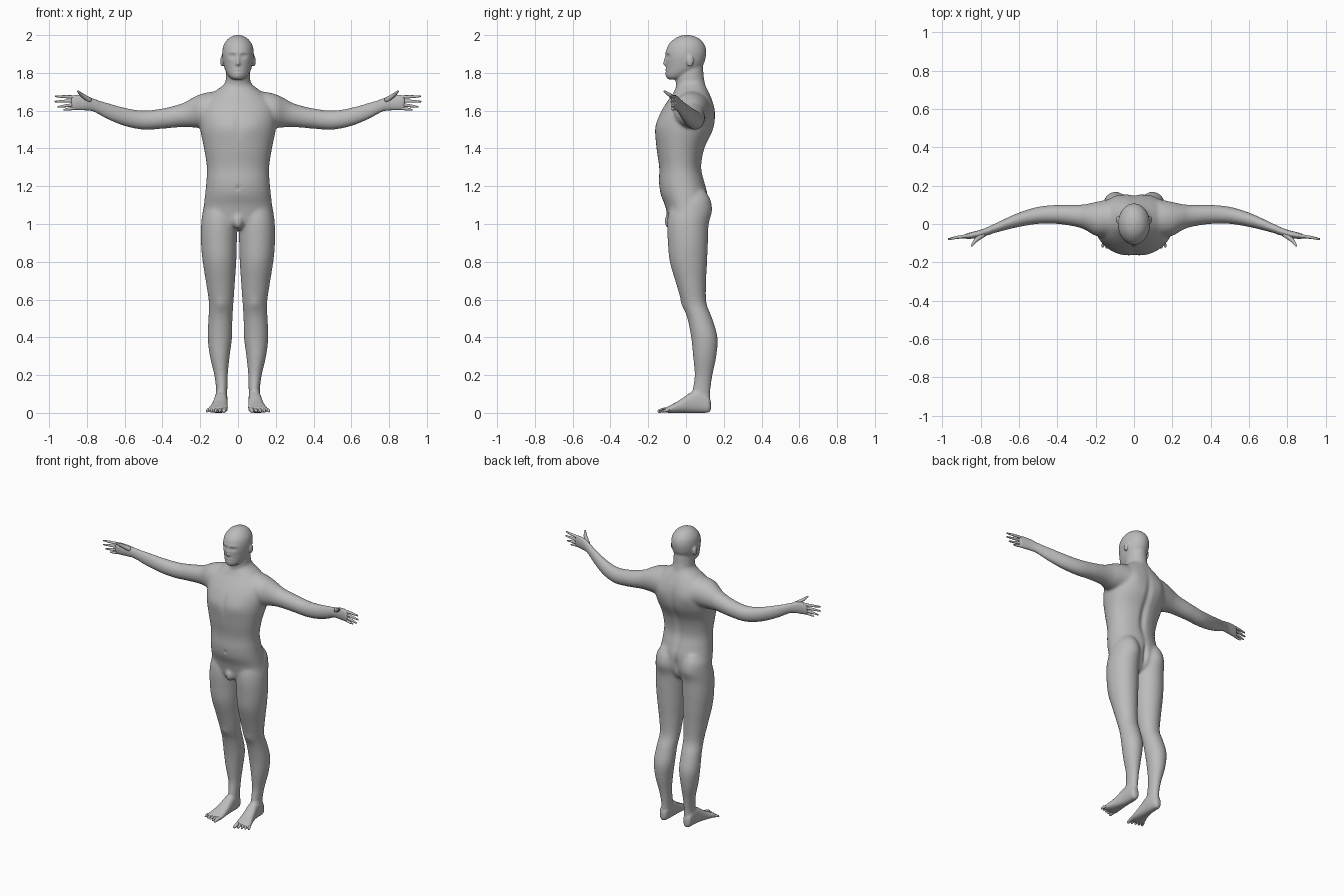
import bpy, bmesh, math
from mathutils import Vector, Matrix

skin = bpy.data.materials.new("grey_skin")
skin.diffuse_color = (0.5, 0.5, 0.5, 1)


def spline(stations, steps=6):
    """Catmull-Rom interpolation through the stations."""
    out = []
    for i in range(len(stations) - 1):
        p = [stations[max(0, min(len(stations) - 1, i + k))] for k in (-1, 0, 1, 2)]
        for s in range(steps):
            t = s / steps
            out.append([0.5 * (2 * b + (c - a) * t + (2 * a - 5 * b + 4 * c - d) * t * t
                               + (3 * b - a - 3 * c + d) * t ** 3) for a, b, c, d in zip(*p)])
    return out + [list(stations[-1])]


def skin_rings(bm, rings):
    rings = [[bm.verts.new(p) for p in r] for r in rings]
    n = len(rings[0])
    for a, b in zip(rings, rings[1:]):
        for i in range(n):
            bm.faces.new((a[i], a[(i + 1) % n], b[(i + 1) % n], b[i]))
    bm.faces.new(rings[0][::-1])
    bm.faces.new(rings[-1])


def loft(bm, axis, stations, side=1, power=2.0, n=40):
    """Oval sections (t, a0, a1, b0, b1) stacked along an axis."""
    rings = []
    for t, a0, a1, b0, b1 in spline(stations):
        ring = []
        for i in range(n):
            c, s = math.cos(math.tau * i / n), math.sin(math.tau * i / n)
            a = (a0 + a1) / 2 + (a1 - a0) / 2 * math.copysign(abs(c) ** (2 / power), c)
            b = (b0 + b1) / 2 + (b1 - b0) / 2 * math.copysign(abs(s) ** (2 / power), s)
            x, y, z = {"x": (t, a, b), "y": (a, t, b), "z": (a, b, t)}[axis]
            ring.append((x * side, y, z))
        rings.append(ring)
    skin_rings(bm, rings)


def ball(bm, centre, size):
    m = Matrix.Translation(centre) @ Matrix.Diagonal((*size, 1))
    bmesh.ops.create_uvsphere(bm, u_segments=20, v_segments=14, radius=1, matrix=m)


def digit(name, points, side):
    """Tapered finger or toe through (x, y, z, radius) points."""
    path = spline(points, 5)
    axis = (Vector(path[-1][:3]) - Vector(path[0][:3])).normalized()
    r = path[-1][3]
    for k in (0.5, 0.85, 1.0):  # rounded tip
        tip = Vector(points[-1][:3]) + axis * r * k
        path.append([*tip, r * math.sqrt(max(0.02, 1 - k * k))])
    u = axis.cross(Vector((0.1, 0.2, 1))).normalized()
    w = axis.cross(u)
    bm = bmesh.new()
    rings = []
    for x, y, z, rad in path:
        ring = []
        for i in range(12):
            a = math.tau * i / 12
            p = Vector((x, y, z)) + (u * math.cos(a) + w * math.sin(a)) * rad
            ring.append((p.x * side, p.y, max(p.z, 0)))
        rings.append(ring)
    skin_rings(bm, rings)
    finish(name, bm)


def finish(name, bm):
    bmesh.ops.recalc_face_normals(bm, faces=bm.faces[:])
    me = bpy.data.meshes.new(name)
    bm.to_mesh(me)
    bm.free()
    me.materials.append(skin)
    me.polygons.foreach_set("use_smooth", [True] * len(me.polygons))
    ob = bpy.data.objects.new(name, me)
    bpy.context.collection.objects.link(ob)
    return ob


bm = bmesh.new()
# torso
loft(bm, "z", [(.97, -.04, .04, -.06, .05), (1.0, -.12, .12, -.09, .085),
               (1.05, -.18, .18, -.10, .108), (1.1, -.18, .18, -.112, .115),
               (1.16, -.174, .174, -.135, .115), (1.22, -.168, .168, -.143, .1),
               (1.3, -.165, .165, -.142, .083), (1.4, -.18, .18, -.156, .1),
               (1.5, -.2, .2, -.163, .145), (1.58, -.205, .205, -.14, .155),
               (1.64, -.19, .19, -.105, .145), (1.69, -.14, .14, -.07, .125),
               (1.73, -.085, .085, -.05, .105), (1.76, -.06, .06, -.035, .09)], power=2.15)
# neck and head
loft(bm, "z", [(1.62, -.07, .07, -.02, .1), (1.72, -.067, .067, -.05, .105),
               (1.78, -.064, .064, -.055, .094), (1.85, -.06, .06, -.05, .09)])
loft(bm, "z", [(1.765, -.022, .022, -.092, -.04), (1.775, -.042, .042, -.102, 0),
               (1.795, -.058, .058, -.106, .04), (1.82, -.07, .07, -.105, .075),
               (1.85, -.078, .078, -.106, .095), (1.88, -.083, .083, -.108, .104),
               (1.915, -.083, .083, -.106, .107), (1.95, -.075, .075, -.092, .098),
               (1.98, -.053, .053, -.062, .072), (1.995, -.028, .028, -.032, .042),
               (2.001, -.008, .008, -.006, .014)])
ball(bm, (0, -.085, 1.015), (.028, .03, .042))
for s in (-1, 1):
    ball(bm, (s * .085, .022, 1.862), (.009, .019, .03))  # ear
    # arm and palm
    loft(bm, "x", [(.08, -.05, .125, 1.52, 1.695), (.14, -.065, .125, 1.508, 1.7),
                   (.2, -.062, .115, 1.508, 1.687), (.25, -.033, .104, 1.512, 1.663),
                   (.3, -.015, .1, 1.513, 1.637), (.4, 0, .1, 1.504, 1.612),
                   (.5, 0, .09, 1.499, 1.601), (.6, -.016, .06, 1.518, 1.616),
                   (.7, -.04, .015, 1.558, 1.645), (.76, -.058, -.014, 1.593, 1.662),
                   (.8, -.07, -.03, 1.6, 1.678), (.85, -.077, -.043, 1.601, 1.685),
                   (.875, -.077, -.05, 1.604, 1.68), (.885, -.07, -.058, 1.612, 1.672)], s)
    # leg
    loft(bm, "z", [(.05, .06, .118, .04, .125), (.12, .056, .116, .035, .13),
                   (.2, .054, .126, .045, .141), (.3, .044, .149, .037, .161),
                   (.4, .031, .161, .027, .167), (.5, .029, .157, .007, .139),
                   (.58, .024, .154, -.021, .109), (.68, .017, .168, -.051, .106),
                   (.8, .009, .187, -.086, .112), (.9, .006, .196, -.096, .116),
                   (1.0, .004, .195, -.1, .12), (1.07, .006, .186, -.09, .134),
                   (1.13, .02, .172, -.06, .128), (1.18, .05, .14, -.02, .1)], s)
    # foot
    loft(bm, "y", [(.132, .078, .1, .018, .06), (.12, .064, .116, .002, .09),
                   (.08, .056, .121, 0, .125), (.03, .055, .126, 0, .112),
                   (-.03, .054, .14, 0, .07), (-.08, .054, .157, 0, .042),
                   (-.108, .058, .162, .002, .028), (-.114, .066, .154, .007, .02)], s, 2.4)

# merge the parts into one continuous skin
bmesh.ops.recalc_face_normals(bm, faces=bm.faces[:])
rough = finish("rough_body", bm)
mod = rough.modifiers.new("merge", "REMESH")
mod.mode = "VOXEL"
mod.voxel_size = 0.0055
bpy.context.view_layer.update()
merged = rough.evaluated_get(bpy.context.evaluated_depsgraph_get())
bm = bmesh.new()
bm.from_mesh(merged.to_mesh())
merged.to_mesh_clear()
bpy.data.objects.remove(rough)

# blend the joints, more on the trunk than on head, hands and feet
trunk = [v for v in bm.verts if abs(v.co.x) < .74 and .1 < v.co.z < 1.76]
for verts, rounds in ((bm.verts[:], 3), (trunk, 14)):
    for _ in range(rounds):
        bmesh.ops.smooth_vert(bm, verts=verts, factor=0.5, use_axis_x=True,
                              use_axis_y=True, use_axis_z=True)
bm.normal_update()

# surface details: facing (-1 front, 1 back), x, z, width, height, amount
DETAILS = [
    (-1, .03, 1.888, .017, .012, -.010), (-1, .03, 1.887, .009, .006, .004),  # eyes
    (-1, .03, 1.908, .026, .008, .003),                                       # brow
    (-1, 0, 1.862, .009, .022, .011), (-1, 0, 1.848, .013, .009, .009),       # nose
    (-1, 0, 1.808, .022, .013, .006), (-1, 0, 1.808, .024, .004, -.006),      # mouth
    (-1, 0, 1.782, .018, .01, .003),                                          # chin
    (-1, .08, 1.52, .06, .05, .005), (-1, 0, 1.53, .016, .07, -.004),         # chest
    (-1, 0, 1.19, .009, .011, -.006),                                         # navel
    (-1, .09, .575, .03, .03, .005),                                          # knee
    (1, 0, 1.4, .022, .2, -.014), (1, .1, 1.58, .045, .06, .007),             # back
    (1, 0, 1.08, .014, .06, -.016), (1, .09, 1.07, .055, .05, .004),          # seat
]
for v in bm.verts:
    x, z, ny = abs(v.co.x), v.co.z, v.normal.y
    if x > .25:
        continue
    move = 0
    for side, cx, cz, w, h, amount in DETAILS:
        dx, dz = (x - cx) / w, (z - cz) / h
        if side * ny > 0 and dx * dx + dz * dz < 9:
            move += side * amount * abs(ny) * math.exp(-dx * dx - dz * dz)
    v.co.y += move
for v in bm.verts:
    v.co.z = max(v.co.z, 0)
finish("body", bm)

# fingers and toes
FINGERS = {"index": (1.672, .965, -.08, 1.676), "middle": (1.652, .967, -.078, 1.648),
           "ring": (1.632, .952, -.074, 1.62), "little": (1.614, .92, -.068, 1.604)}
for s, label in ((-1, "right"), (1, "left")):
    for name, (z, tx, ty, tz) in FINGERS.items():
        digit(f"{label}_{name}_finger", [(.855, -.06, z, .0095), ((.87 + tx) / 2, -.069, (z + tz) / 2, .008),
                                         (tx, ty, tz, .0045)], s)
    digit(f"{label}_thumb", [(.785, -.055, 1.655, .014), (.825, -.085, 1.682, .0105),
                             (.846, -.113, 1.701, .0055)], s)
    for i in range(5):
        x, r = .07 + .0205 * i, (.0125 if i == 0 else .0088)
        digit(f"{label}_toe_{i + 1}", [(x, -.09, .016, r), (x + .003 + .001 * i, -.118 + .004 * i, .015, r),
                                       (x + .004 + .002 * i, -.142 + .0065 * i, .009, r * .75)], s)
